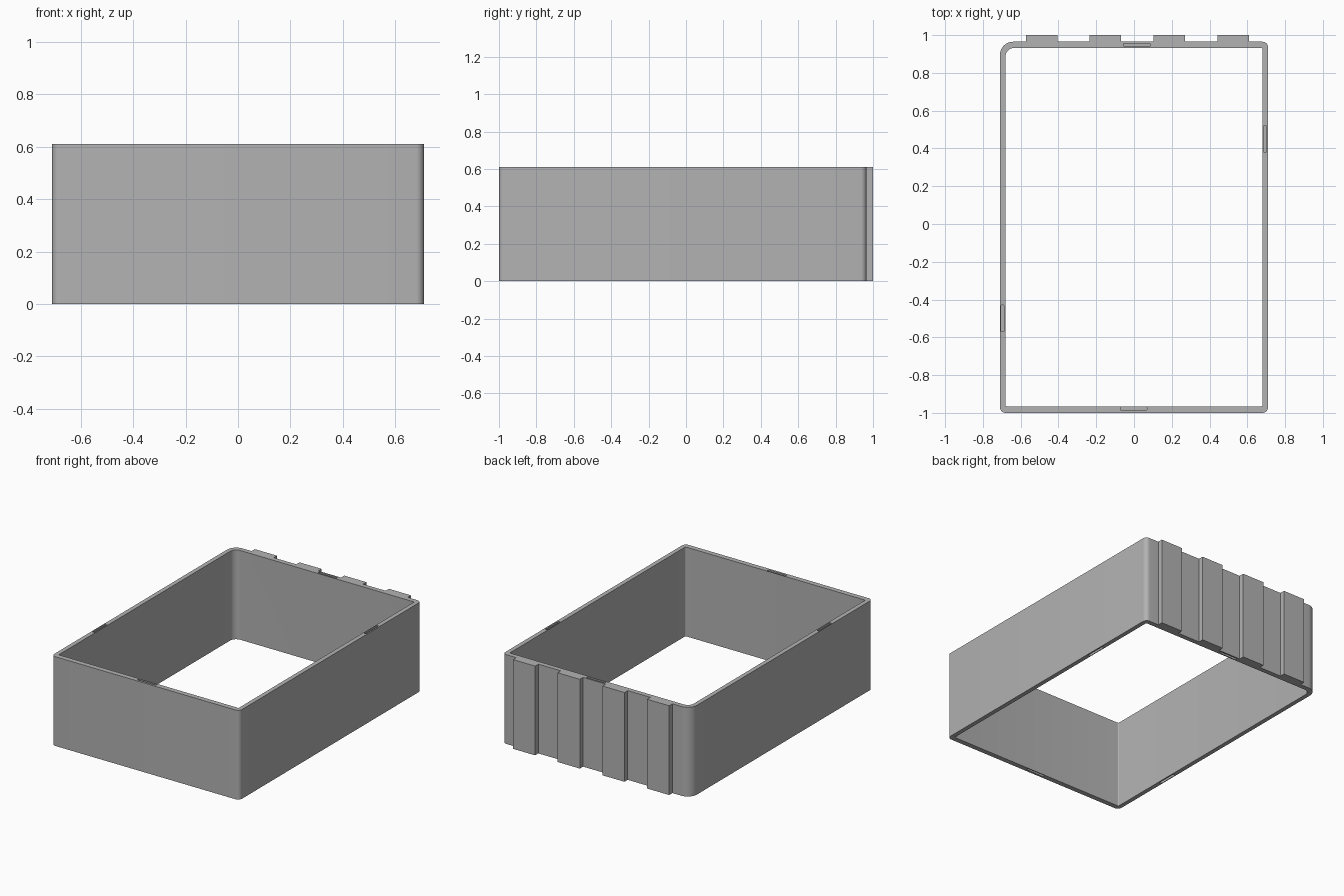
import bpy
import bmesh
from math import cos, sin, pi
from mathutils import Vector

HEIGHT = 0.61

old = bpy.data.objects.get("Cube")
if old:
    bpy.data.objects.remove(old, do_unlink=True)

grey = bpy.data.materials.new("plain grey")
grey.use_nodes = True
GREY = (0.45, 0.45, 0.45, 1)
grey.diffuse_color = GREY
grey.node_tree.nodes["Principled BSDF"].inputs["Base Color"].default_value = GREY


def rounded_rect(x0, x1, y0, y1, radii, steps=8):
    """Counter-clockwise outline starting at the front right corner."""
    points = []
    corners = [(x0, y0, 1, 1), (x1, y0, -1, 1), (x1, y1, -1, -1), (x0, y1, 1, -1)]
    for i, ((x, y, sx, sy), r) in enumerate(zip(corners, radii)):
        start = pi + i * pi / 2
        for k in range(steps + 1):
            a = start + k * pi / 2 / steps
            points.append((x + sx * r + r * cos(a), y + sy * r + r * sin(a)))
    return points


def prism(name, outline, z0, z1):
    """Extrude a flat outline upward into a closed solid."""
    bm = bmesh.new()
    face = bm.faces.new([bm.verts.new((x, y, z0)) for x, y in outline])
    top = bmesh.ops.extrude_face_region(bm, geom=[face])["geom"]
    bmesh.ops.translate(bm, vec=Vector((0, 0, z1 - z0)),
                        verts=[v for v in top if isinstance(v, bmesh.types.BMVert)])
    bmesh.ops.recalc_face_normals(bm, faces=bm.faces)
    mesh = bpy.data.meshes.new(name)
    bm.to_mesh(mesh)
    bm.free()
    mesh.materials.append(grey)
    obj = bpy.data.objects.new(name, mesh)
    bpy.context.collection.objects.link(obj)
    return obj


def cut(target, cutter):
    mod = target.modifiers.new(cutter.name, "BOOLEAN")
    mod.operation = "DIFFERENCE"
    mod.solver = "EXACT"
    mod.object = cutter
    cutters.append(cutter)


cutters = []

# Outer wall outline with four ribs stepping out of the back
BACK = 0.965
STEPS = 8
outer = rounded_rect(-0.71, 0.71, -1, BACK, (0.03, 0.03, 0.03, 0.07), STEPS)
ribs = []
for i in range(3, -1, -1):
    left = -0.573 + i * 0.338
    right = left + 0.167
    ribs += [(right, BACK), (right, 1), (left, 1), (left, BACK)]
split = 3 * (STEPS + 1)
frame = prism("box_frame", outer[:split] + ribs + outer[split:], 0, HEIGHT)

# Open middle
inner = rounded_rect(-0.68, 0.68, -0.965, 0.932, (0.006, 0.006, 0.006, 0.045), STEPS)
cut(frame, prism("opening_cutter", inner, -0.1, HEIGHT + 0.1))

# Thin slots in the top and bottom rims, one on each wall
SLOT_DEPTH = 0.05
slots = [("back", 0.015, 0.948, 0.07, 0.008), ("left", 0.693, 0.45, 0.008, 0.07),
         ("right", -0.696, -0.5, 0.008, 0.07), ("front", -0.002, -0.977, 0.07, 0.008)]
for side, x, y, hx, hy in slots:
    shape = rounded_rect(x - hx, x + hx, y - hy, y + hy, (0.003,) * 4, 2)
    for rim, z0, z1 in (("top", HEIGHT - SLOT_DEPTH, HEIGHT + 0.1), ("bottom", -0.1, SLOT_DEPTH)):
        cut(frame, prism(f"{side}_{rim}_slot_cutter", shape, z0, z1))

# Apply the cuts, then drop the cutters
bpy.context.view_layer.objects.active = frame
frame.select_set(True)
for mod in list(frame.modifiers):
    bpy.ops.object.modifier_apply(modifier=mod.name)
for cutter in cutters:
    bpy.data.objects.remove(cutter, do_unlink=True)

bpy.ops.object.select_all(action="DESELECT")
frame.select_set(True)
bpy.ops.object.shade_smooth_by_angle()
